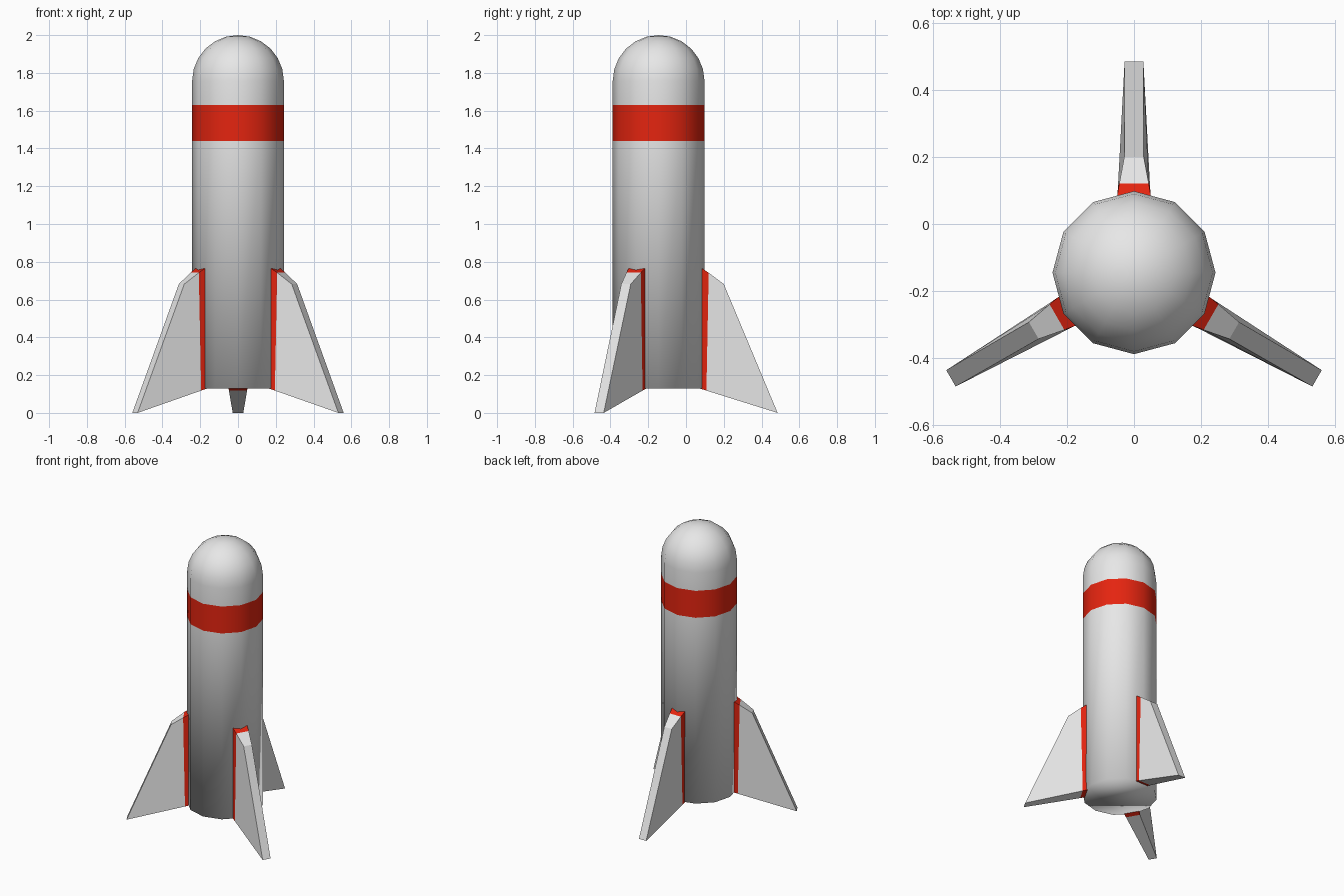
import bpy, bmesh, math
from mathutils import Matrix

if "Cube" in bpy.data.objects:
    bpy.data.objects.remove(bpy.data.objects["Cube"])

CENTRE_Y = -0.145   # body axis position
RADIUS = 0.243
SIDES = 12


def material(name, rgb):
    m = bpy.data.materials.new(name)
    m.diffuse_color = (*rgb, 1)
    m.use_nodes = True
    m.node_tree.nodes["Principled BSDF"].inputs["Base Color"].default_value = m.diffuse_color
    return m


WHITE = material("light_grey_paint", (0.8, 0.8, 0.8))
RED = material("red_paint", (0.78, 0.018, 0.005))


def make_object(name, bm):
    bmesh.ops.recalc_face_normals(bm, faces=bm.faces[:])
    me = bpy.data.meshes.new(name)
    bm.to_mesh(me)
    bm.free()
    me.materials.append(WHITE)
    me.materials.append(RED)
    ob = bpy.data.objects.new(name, me)
    bpy.context.collection.objects.link(ob)
    ob.location.y = CENTRE_Y
    return ob


# Body: twelve-sided tube with a red band and a domed nose
def build_body():
    dome_base, dome_rings = 1.757, 6
    profile = [(RADIUS, z) for z in (0.128, 1.44, 1.63)]
    for i in range(dome_rings):
        a = i / dome_rings * math.pi / 2
        profile.append((RADIUS * math.cos(a), dome_base + RADIUS * math.sin(a)))
    bm = bmesh.new()
    rings = []
    for r, z in profile:
        rings.append([bm.verts.new((r * math.cos(k * math.tau / SIDES),
                                    r * math.sin(k * math.tau / SIDES), z))
                      for k in range(SIDES)])
    for lo, hi in zip(rings, rings[1:]):
        for k in range(SIDES):
            n = (k + 1) % SIDES
            bm.faces.new((lo[k], lo[n], hi[n], hi[k]))
    tip = bm.verts.new((0, 0, 2.0))
    for k in range(SIDES):
        bm.faces.new((rings[-1][k], rings[-1][(k + 1) % SIDES], tip))
    bm.faces.new(rings[0])
    for f in bm.faces:
        f.smooth = True
        z = f.calc_center_median().z
        f.material_index = 1 if 1.44 < z < 1.63 else 0
    make_object("rocket_body", bm)


# Fin: tapered slab along +x, with a red root strip, turned to its angle
def build_fin(name, degrees):
    # columns from root to tip: (r, z, half thickness) for lower and upper edge
    columns = [((0.222, 0.128, 0.050), (0.229, 0.766, 0.050)),
               ((0.253, 0.118, 0.048), (0.265, 0.742, 0.044)),
               ((0.630, 0.000, 0.028), (0.345, 0.682, 0.029))]
    bm = bmesh.new()
    loops = []
    for (r0, z0, t0), (r1, z1, t1) in columns:
        loops.append([bm.verts.new(p) for p in
                      ((r0, -t0, z0), (r0, t0, z0), (r1, t1, z1), (r1, -t1, z1))])
    for i, (a, b) in enumerate(zip(loops, loops[1:])):
        for k in range(4):
            n = (k + 1) % 4
            f = bm.faces.new((a[k], a[n], b[n], b[k]))
            f.material_index = 1 if i == 0 else 0
    bm.faces.new(loops[0]).material_index = 1
    bm.faces.new(loops[-1])
    bmesh.ops.rotate(bm, verts=bm.verts[:], cent=(0, 0, 0),
                     matrix=Matrix.Rotation(math.radians(degrees), 3, 'Z'))
    make_object(name, bm)


build_body()
for fin_name, angle in (("back_fin", 90), ("left_fin", 210), ("right_fin", 330)):
    build_fin(fin_name, angle)
